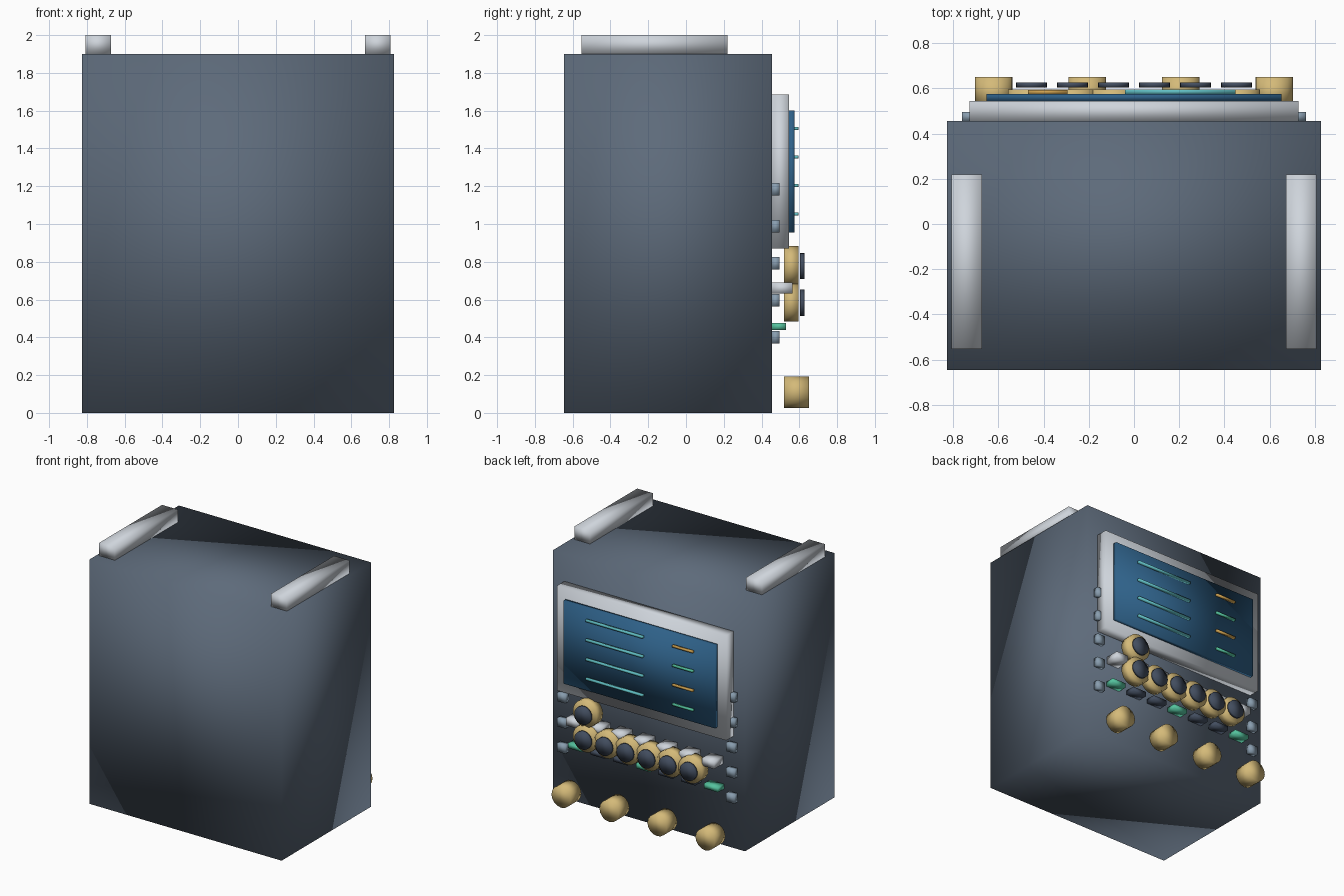
import bpy
import math

if "Cube" in bpy.data.objects:
    bpy.data.objects.remove(bpy.data.objects["Cube"], do_unlink=True)


def material(name, colour):
    mat = bpy.data.materials.new(name)
    mat.use_nodes = True
    rgba = (*colour, 1)
    mat.diffuse_color = rgba
    mat.node_tree.nodes["Principled BSDF"].inputs["Base Color"].default_value = rgba
    return mat


SLATE = material("slate grey", (0.11, 0.145, 0.195))
SILVER = material("silver", (0.62, 0.66, 0.71))
SCREEN = material("screen blue", (0.028, 0.12, 0.25))
TEAL = material("teal", (0.12, 0.52, 0.55))
GREEN = material("mint green", (0.09, 0.54, 0.34))
ORANGE = material("amber", (0.62, 0.36, 0.08))
STEEL = material("steel blue", (0.25, 0.34, 0.43))
BRASS = material("brass", (0.66, 0.49, 0.19))
DARK = material("dark slate", (0.055, 0.075, 0.115))


def finish(name, mat):
    obj = bpy.context.object
    obj.name = name
    obj.data.materials.append(mat)
    bpy.ops.object.shade_smooth()
    return obj


def box(name, mat, x, y, z):
    """Box from its (low, high) range on each axis."""
    spans = (x, y, z)
    bpy.ops.mesh.primitive_cube_add(size=1, location=[(a + b) / 2 for a, b in spans])
    bpy.context.object.scale = [b - a for a, b in spans]
    bpy.ops.object.transform_apply(location=False, rotation=False, scale=True)
    return finish(name, mat)


def around(centre, size):
    return centre - size / 2, centre + size / 2


def disc(name, mat, x, z, y, radius, sides):
    """Cylinder lying along y."""
    bpy.ops.mesh.primitive_cylinder_add(
        vertices=sides, radius=radius, depth=y[1] - y[0],
        location=(x, (y[0] + y[1]) / 2, z), rotation=(math.pi / 2, 0, 0))
    return finish(name, mat)


BACK = 0.455  # plane of the control panel

# Cabinet and carrying handles
box("cabinet", SLATE, (-0.827, 0.827), (-0.645, BACK), (0, 1.9))
for side, label in ((-1, "right"), (1, "left")):
    box(f"{label}_handle", SILVER, around(side * 0.74, 0.135), (-0.553, 0.22), (1.9, 2))

# Display
box("screen_bezel", SILVER, (-0.728, 0.728), (BACK, 0.545), (0.87, 1.685))
box("screen", SCREEN, (-0.653, 0.653), (0.545, 0.575), (0.955, 1.6))
for i in range(4):
    z = around(1.505 - 0.151 * i, 0.016)
    box(f"trace_line_{i + 1}", TEAL, (-0.04, 0.45), (0.575, 0.595), z)
    box(f"readout_line_{i + 1}", GREEN if i % 2 else ORANGE, (-0.47, -0.295), (0.575, 0.592), z)

# Small keys beside the display
for side, label in ((-1, "right"), (1, "left")):
    for i in range(5):
        box(f"{label}_side_key_{i + 1}", STEEL, around(side * 0.727, 0.07),
            (BACK, 0.495), around(1.184 - 0.196 * i, 0.066))

# Two rows of wide keys
for i in range(7):
    x = (i - 3) * 0.195
    box(f"upper_key_{i + 1}", SILVER, around(x, 0.105), (BACK, 0.565), around(0.66, 0.058))
    box(f"lower_key_{i + 1}", DARK if i % 3 else GREEN, around(x, 0.122),
        (BACK, 0.53), around(0.457, 0.036))

# Dials with dark caps: one row of six and a single one above its end
dials = [((i - 2.5) * 0.1814, 0.586) for i in range(6)] + [(0.4535, 0.78)]
for i, (x, z) in enumerate(dials):
    disc(f"dial_{i + 1}", BRASS, x, z, (0.52, 0.596), 0.103, 20)
    disc(f"dial_cap_{i + 1}", DARK, x, z - 0.003, (0.604, 0.627), 0.069, 20)

# Large connectors along the bottom
for i in range(4):
    disc(f"connector_{i + 1}", BRASS, (i - 1.5) * 0.413, 0.11, (0.52, 0.65), 0.083, 16)
